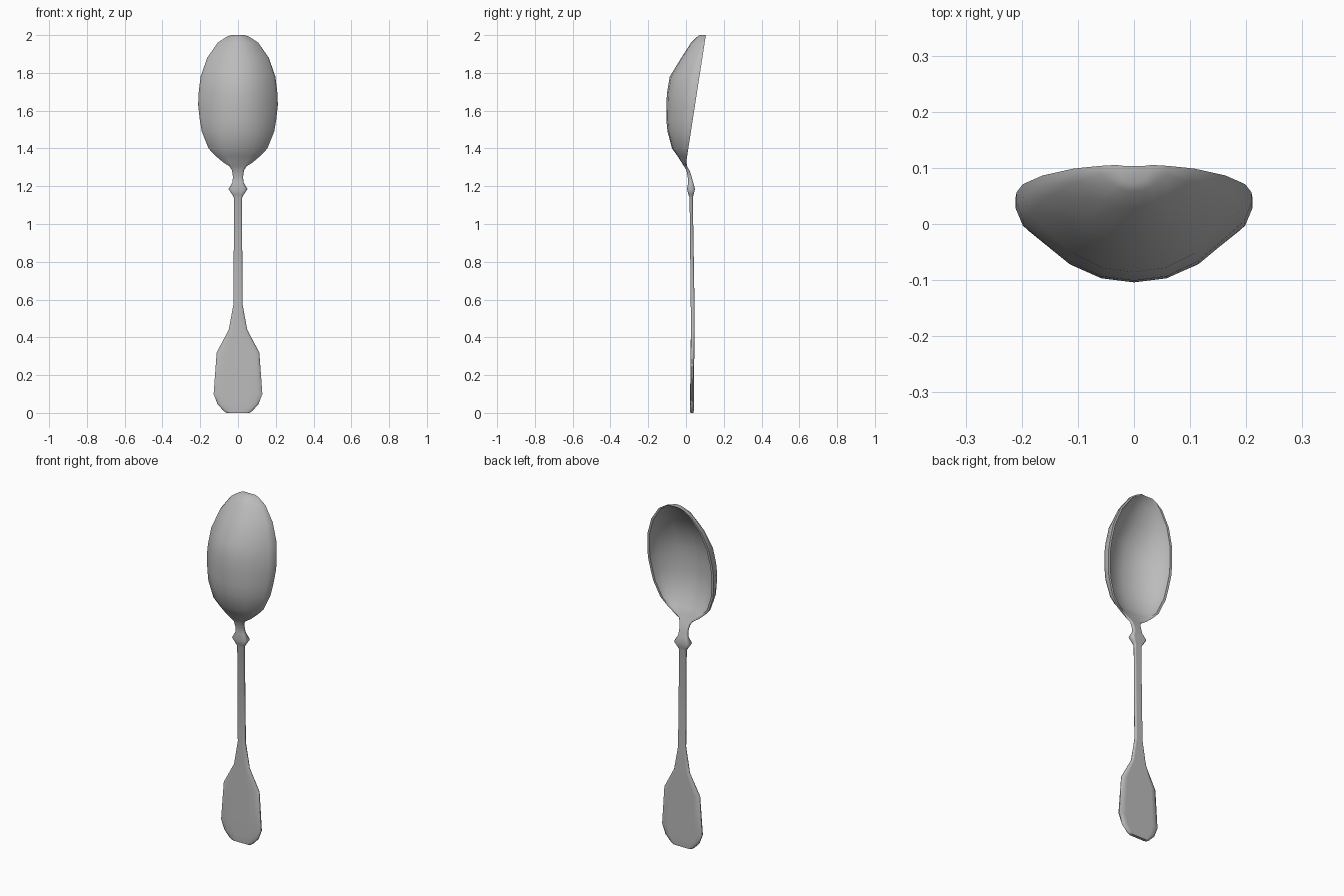
import bpy, bmesh, math

cube = bpy.data.objects.get("Cube")
if cube:
    bpy.data.objects.remove(cube, do_unlink=True)

# One brushed metal for the whole piece
metal = bpy.data.materials.new("grey metal")
metal.use_nodes = True
GREY = (0.5, 0.5, 0.5, 1)
metal.diffuse_color = GREY
metal.node_tree.nodes["Principled BSDF"].inputs["Base Color"].default_value = GREY


def mirrored(half):
    """Complete a half section, listed from the edge to the middle."""
    return half + [(-u, d) for u, d in reversed(half[:-1])]


# Sections: (share of half width, share of depth), front side then back side
BOWL_FRONT = mirrored([(-1, 0), (-1, .13), (-.94, .33), (-.55, .78), (-.28, .95), (0, 1)])
BOWL_BACK = mirrored([(1, 0), (.92, .38), (.52, .8), (0, 1)])
BAR_FRONT = mirrored([(-1, .35), (-1, .65), (-.9, .88), (-.75, 1), (-.4, 1), (0, 1)])
BAR_BACK = mirrored([(.85, 0), (.7, 0), (.35, 0), (0, 0)])


def bar_ring(z, w, front, back):
    return [(u * w, back + d * (front - back), z) for u, d in BAR_FRONT + BAR_BACK]


def bowl_ring(z, w, front, inner):
    rim = 0.105 * (z - 1.32) / 0.68
    lip = w - min(0.014, w * 0.2)
    outside = [(u * w, rim + d * (front - rim), z) for u, d in BOWL_FRONT]
    inside = [(u * lip, rim + d * (inner - rim), z) for u, d in BOWL_BACK]
    return outside + inside


# Handle: z, half width, front y, back y
handle = [
    (0, .06, .023, .04), (.01, .075, .022, .041), (.045, .108, .022, .042),
    (.1, .129, .022, .042), (.32, .113, .024, .044), (.44, .049, .026, .046),
    (.58, .023, .025, .045), (1.14, .022, .019, .036), (1.155, .03, .013, .04),
    (1.185, .05, .005, .048), (1.22, .029, .012, .038), (1.25, .027, .009, .03),
    (1.285, .032, .002, .018), (1.305, .045, -.01, .006),
]
# Bowl: z, half width, outer depth y, inner depth y
bowl = [
    (1.33, .083, -.026, -.004), (1.36, .118, -.045, -.022), (1.4, .156, -.074, -.052),
    (1.49, .192, -.098, -.08), (1.55, .202, -.104, -.088), (1.63, .211, -.104, -.089),
    (1.69, .209, -.101, -.084), (1.78, .198, -.086, -.066), (1.88, .163, -.025, .002),
    (1.96, .107, .027, .06), (1.99, .062, .058, .09), (2, .036, .072, .103),
]
rings = [bar_ring(*row) for row in handle] + [bowl_ring(*row) for row in bowl]

# Loft the rings into one continuous piece
bm = bmesh.new()
loops = [[bm.verts.new(p) for p in ring] for ring in rings]
for a, b in zip(loops, loops[1:]):
    for i in range(len(a)):
        j = (i + 1) % len(a)
        bm.faces.new((a[i], a[j], b[j], b[i]))
bm.faces.new(loops[0])
bm.faces.new(loops[-1])
bmesh.ops.recalc_face_normals(bm, faces=bm.faces)

mesh = bpy.data.meshes.new("spoon")
bm.to_mesh(mesh)
bm.free()
mesh.materials.append(metal)
spoon = bpy.data.objects.new("spoon", mesh)
bpy.context.collection.objects.link(spoon)

# Smooth metal with crisp lip
bpy.ops.object.select_all(action="DESELECT")
spoon.select_set(True)
bpy.context.view_layer.objects.active = spoon
bpy.ops.object.shade_smooth_by_angle(angle=math.radians(65))
